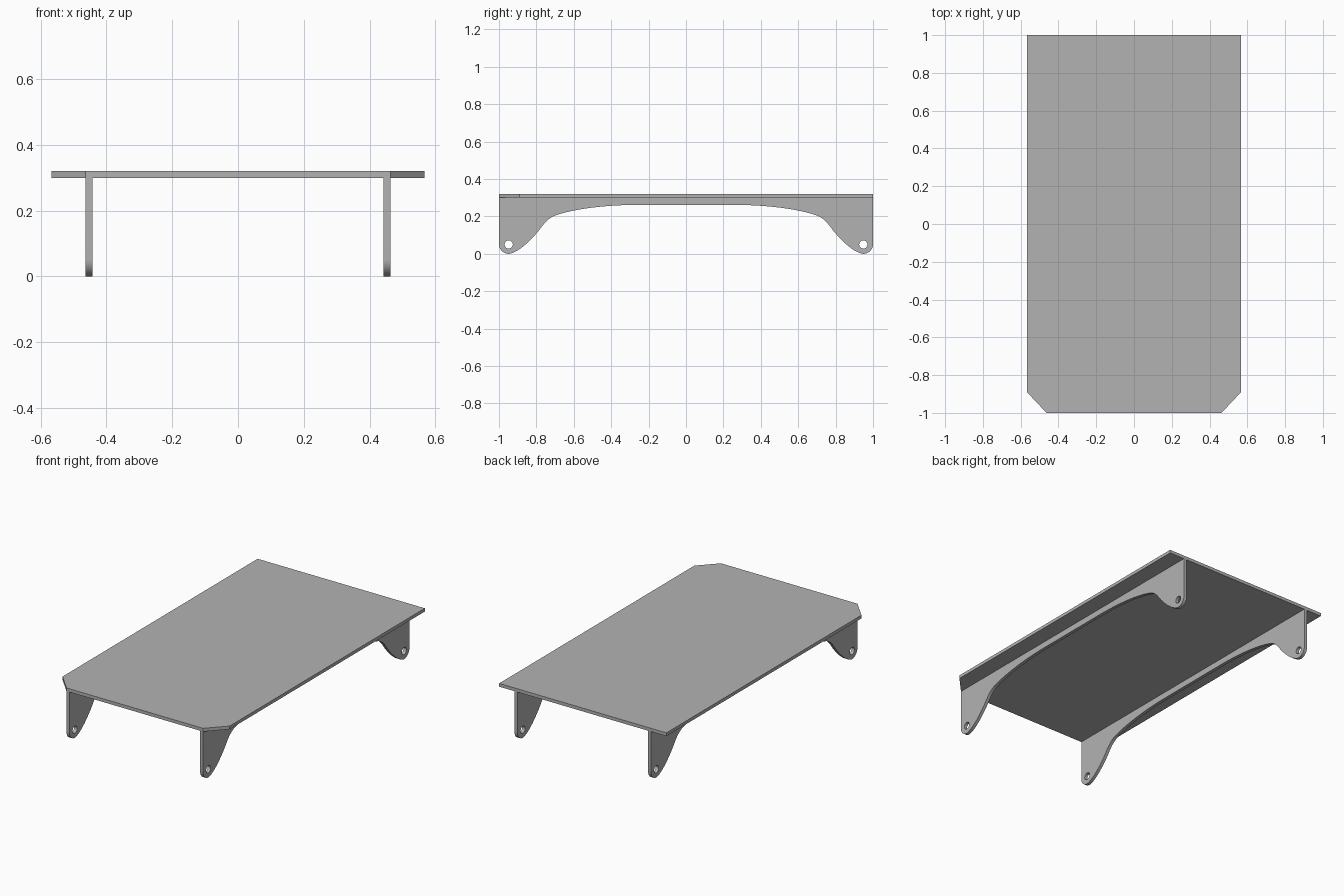
import bpy
import bmesh
from math import pi, sin, cos, radians
from mathutils import Vector, Matrix
from mathutils.geometry import interpolate_bezier

cube = bpy.data.objects.get("Cube")
if cube:
    bpy.data.objects.remove(cube, do_unlink=True)

HALF_W, HALF_L = 0.567, 1.0
TOP, THICK = 0.32, 0.02
UNDER = TOP - THICK
PANEL_X = 0.453
FOOT_Y, FOOT_R, HOLE_R = 0.948, 0.052, 0.022

grey = bpy.data.materials.new("plain grey")
grey.use_nodes = True
colour = (0.45, 0.45, 0.45, 1)
grey.diffuse_color = colour
grey.node_tree.nodes["Principled BSDF"].inputs["Base Color"].default_value = colour


def slab(name, loops, matrix):
    """Solid plate from a flat outline and optional hole loops, centred on its own plane."""
    curve = bpy.data.curves.new(name, 'CURVE')
    curve.dimensions = '2D'
    curve.fill_mode = 'BOTH'
    curve.extrude = THICK / 2
    for loop in loops:
        spline = curve.splines.new('POLY')
        spline.points.add(len(loop) - 1)
        for point, (u, v) in zip(spline.points, loop):
            point.co = (u, v, 0, 1)
        spline.use_cyclic_u = True
    temp = bpy.data.objects.new(name + " outline", curve)
    bpy.context.collection.objects.link(temp)
    bpy.context.view_layer.update()
    mesh = bpy.data.meshes.new_from_object(
        temp.evaluated_get(bpy.context.evaluated_depsgraph_get()))
    bpy.data.objects.remove(temp, do_unlink=True)
    mesh.name = name
    mesh.transform(matrix)

    bm = bmesh.new()
    bm.from_mesh(mesh)
    bmesh.ops.remove_doubles(bm, verts=bm.verts, dist=0.0001)
    bmesh.ops.recalc_face_normals(bm, faces=bm.faces)
    bm.to_mesh(mesh)
    bm.free()

    mesh.materials.clear()
    mesh.materials.append(grey)
    obj = bpy.data.objects.new(name, mesh)
    bpy.context.collection.objects.link(obj)
    bpy.ops.object.select_all(action='DESELECT')
    obj.select_set(True)
    bpy.context.view_layer.objects.active = obj
    bpy.ops.object.shade_smooth_by_angle(angle=radians(30))
    return obj


def arc(cy, cz, radius, start, end, steps):
    return [(cy + radius * cos(start + (end - start) * i / steps),
             cz + radius * sin(start + (end - start) * i / steps))
            for i in range(steps + 1)]


def mirrored(points):
    return [(-u, v) for u, v in reversed(points)]


# Table top with two clipped front corners
front_edge = [(-HALF_W, -0.89), (-0.463, -HALF_L)]
back_edge = [(HALF_W, HALF_L), (-HALF_W, HALF_L)]
slab("table_top", [front_edge + mirrored(front_edge) + back_edge],
     Matrix.Translation((0, 0, TOP - THICK / 2)))

# Side panel outline: rounded foot, sloping leg, then the shallow arch
half = [(-HALF_L, UNDER)]
half += arc(-FOOT_Y, FOOT_R, FOOT_R, pi, 1.56 * pi, 12)
sections = [
    ((-0.90, 0.013), (-0.855, 0.045), (-0.797, 0.112)),
    ((-0.76, 0.155), (-0.755, 0.18), (-0.70, 0.205)),
    ((-0.60, 0.24), (-0.43, 0.262), (-0.25, 0.262)),
]
for a, b, end in sections:
    path = interpolate_bezier(*[Vector((*p, 0)) for p in (half[-1], a, b, end)], 13)
    half += [(p.x, p.y) for p in path[1:]]
outline = half + mirrored(half)
holes = [arc(side * FOOT_Y, 0.05, HOLE_R, 0, 2 * pi, 24)[:-1] for side in (-1, 1)]

# Stand the outline upright: its u runs along y, its v along z
upright = Matrix(((0, 0, 1, 0), (1, 0, 0, 0), (0, 1, 0, 0), (0, 0, 0, 1)))
for name, side in (("left_side_panel", 1), ("right_side_panel", -1)):
    slab(name, [outline] + holes, Matrix.Translation((side * PANEL_X, 0, 0)) @ upright)
